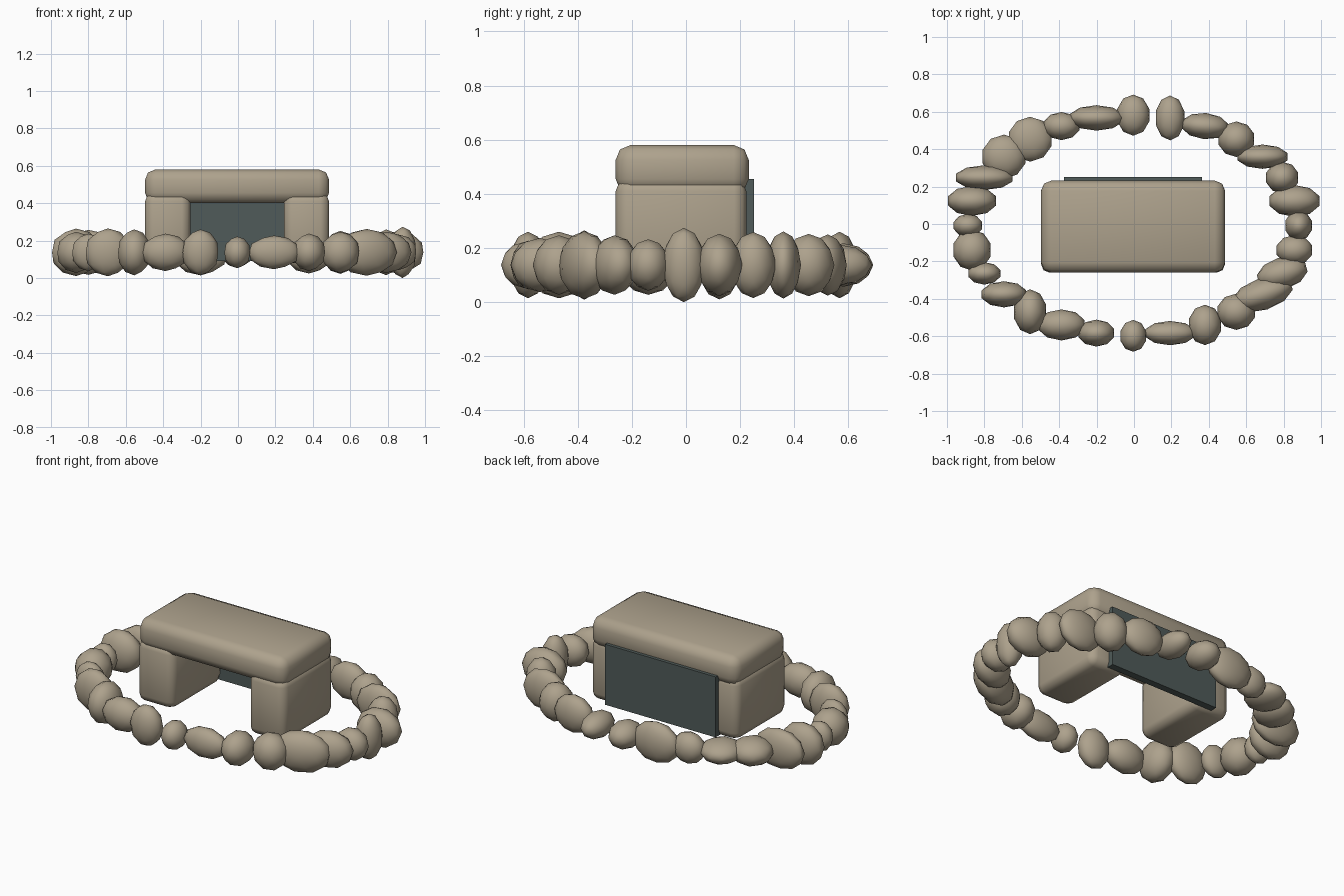
import bpy, math

if "Cube" in bpy.data.objects:
    bpy.data.objects.remove(bpy.data.objects["Cube"])

def material(name, rgb):
    m = bpy.data.materials.new(name)
    m.diffuse_color = (*rgb, 1)
    m.use_nodes = True
    m.node_tree.nodes["Principled BSDF"].inputs["Base Color"].default_value = m.diffuse_color
    return m

STONE = material("tan stone", (0.42, 0.36, 0.265))
SLATE = material("dark slate", (0.08, 0.105, 0.1))

def box(name, lo, hi, mat, bevel=0.0):
    bpy.ops.mesh.primitive_cube_add(size=1, location=[(a + b) / 2 for a, b in zip(lo, hi)])
    o = bpy.context.object
    o.name = name
    o.scale = [b - a for a, b in zip(lo, hi)]
    bpy.ops.object.transform_apply(location=False, rotation=False, scale=True)
    o.data.materials.append(mat)
    if bevel:
        b = o.modifiers.new("rounded edges", 'BEVEL')
        b.width = bevel
        b.segments = 2
        bpy.ops.object.modifier_apply(modifier=b.name)
        bpy.ops.object.shade_smooth_by_angle(angle=math.radians(50))
    return o

# Lintel on two pillars, with a slate panel closing the back
box("lintel", (-0.497, -0.26, 0.40), (0.487, 0.232, 0.58), STONE, 0.055)
box("left_pillar", (-0.497, -0.26, 0.08), (-0.255, 0.223, 0.455), STONE, 0.045)
box("right_pillar", (0.245, -0.26, 0.08), (0.487, 0.223, 0.455), STONE, 0.045)
box("back_panel", (-0.374, 0.21, 0.09), (0.364, 0.252, 0.455), SLATE)

# Ring of boulders: (x radius, y radius, z radius, turn) counter-clockwise from +x
BOULDERS = [
    (.075, .08, .137, 0), (.14, .085, .115, 0), (.09, .085, .122, 0), (.14, .065, .124, 0),
    (.10, .095, .115, 0), (.13, .07, .113, -5), (.08, .12, .075, 0), (.09, .11, .08, 0),
    (.15, .068, .123, 0), (.10, .075, .093, 0), (.12, .12, .068, 0), (.12, .118, .08, 0),
    (.16, .066, .12, 0), (.135, .08, .127, 0), (.08, .062, .09, 0), (.105, .11, .11, 0),
    (.09, .06, .10, 0), (.125, .07, .128, 0), (.09, .12, .123, 0), (.13, .083, .10, 0),
    (.10, .072, .123, 0), (.072, .085, .085, 0), (.14, .065, .09, 0), (.09, .108, .10, 0),
    (.105, .097, .11, 0), (.17, .085, .125, 18), (.14, .085, .11, 15), (.10, .08, .095, 0),
]
for i, (rx, ry, rz, turn) in enumerate(BOULDERS):
    a = math.tau * i / len(BOULDERS)
    bpy.ops.mesh.primitive_ico_sphere_add(
        subdivisions=2, radius=1,
        location=(-0.004 + 0.884 * math.cos(a), -0.008 + 0.59 * math.sin(a), 0.137),
        rotation=(0, 0, math.radians(turn)))
    o = bpy.context.object
    o.name = f"boulder_{i + 1:02d}"
    o.scale = (rx, ry, rz)
    o.data.materials.append(STONE)
    bpy.ops.object.shade_smooth()
